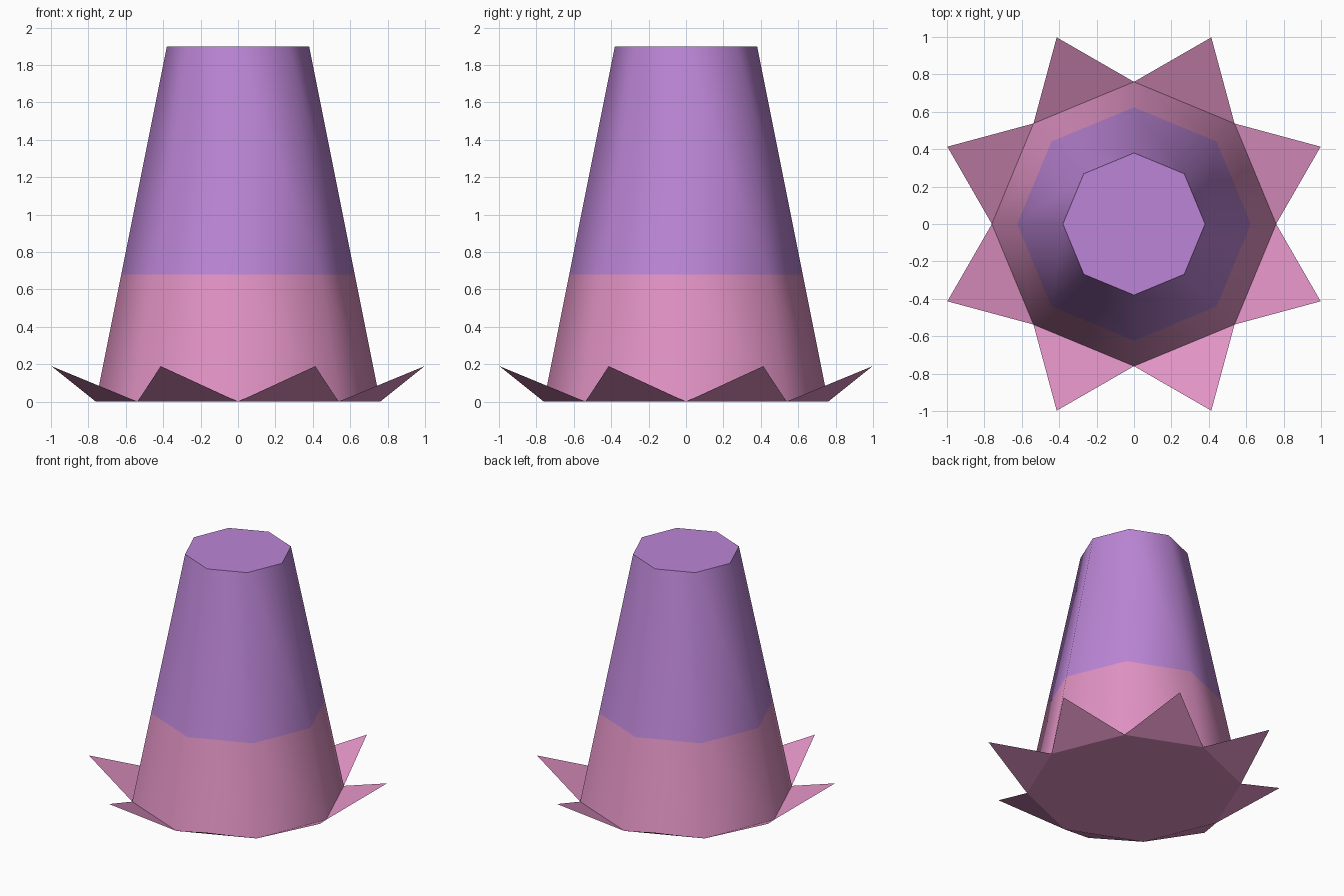
import bpy, bmesh
from math import cos, sin, pi
from mathutils import Matrix

if "Cube" in bpy.data.objects:
    bpy.data.objects.remove(bpy.data.objects["Cube"])

SIDES, R_BASE, R_TOP, HEIGHT, BAND = 8, 0.76, 0.38, 1.90, 0.68


def material(name, rgb):
    m = bpy.data.materials.new(name)
    m.diffuse_color = (*rgb, 1)
    m.use_nodes = True
    m.node_tree.nodes["Principled BSDF"].inputs["Base Color"].default_value = m.diffuse_color
    return m


pink = material("pink", (0.75, 0.29, 0.55))
purple = material("purple", (0.50, 0.235, 0.67))


def add_object(name, bm, mats):
    me = bpy.data.meshes.new(name)
    bm.to_mesh(me)
    bm.free()
    for m in mats:
        me.materials.append(m)
    ob = bpy.data.objects.new(name, me)
    bpy.context.collection.objects.link(ob)
    return ob


def polar(r, a, z):
    return (r * cos(a), r * sin(a), z)


# Tapered eight-sided body, cut at the colour line
bm = bmesh.new()
bmesh.ops.create_cone(bm, cap_ends=True, segments=SIDES, radius1=R_BASE,
                      radius2=R_TOP, depth=HEIGHT,
                      matrix=Matrix.Translation((0, 0, HEIGHT / 2)))
bmesh.ops.bisect_plane(bm, geom=bm.verts[:] + bm.edges[:] + bm.faces[:],
                       plane_co=(0, 0, BAND), plane_no=(0, 0, 1))
bm.normal_update()
for f in bm.faces:
    f.smooth = abs(f.normal.z) < 0.9
    f.material_index = int(f.calc_center_median().z > BAND)
# Crisp rims around the caps
for e in bm.edges:
    e.smooth = all(f.smooth for f in e.link_faces)
add_object("body", bm, [pink, purple])

# Ring of pointed petals, one on each base edge
bm = bmesh.new()
step = 2 * pi / SIDES
for i in range(SIDES):
    a = i * step
    corners = (polar(R_BASE, a, 0), polar(1.08, a + step / 2, 0.19),
               polar(R_BASE, a + step, 0))
    bm.faces.new([bm.verts.new(c) for c in corners])
add_object("petals", bm, [pink])
